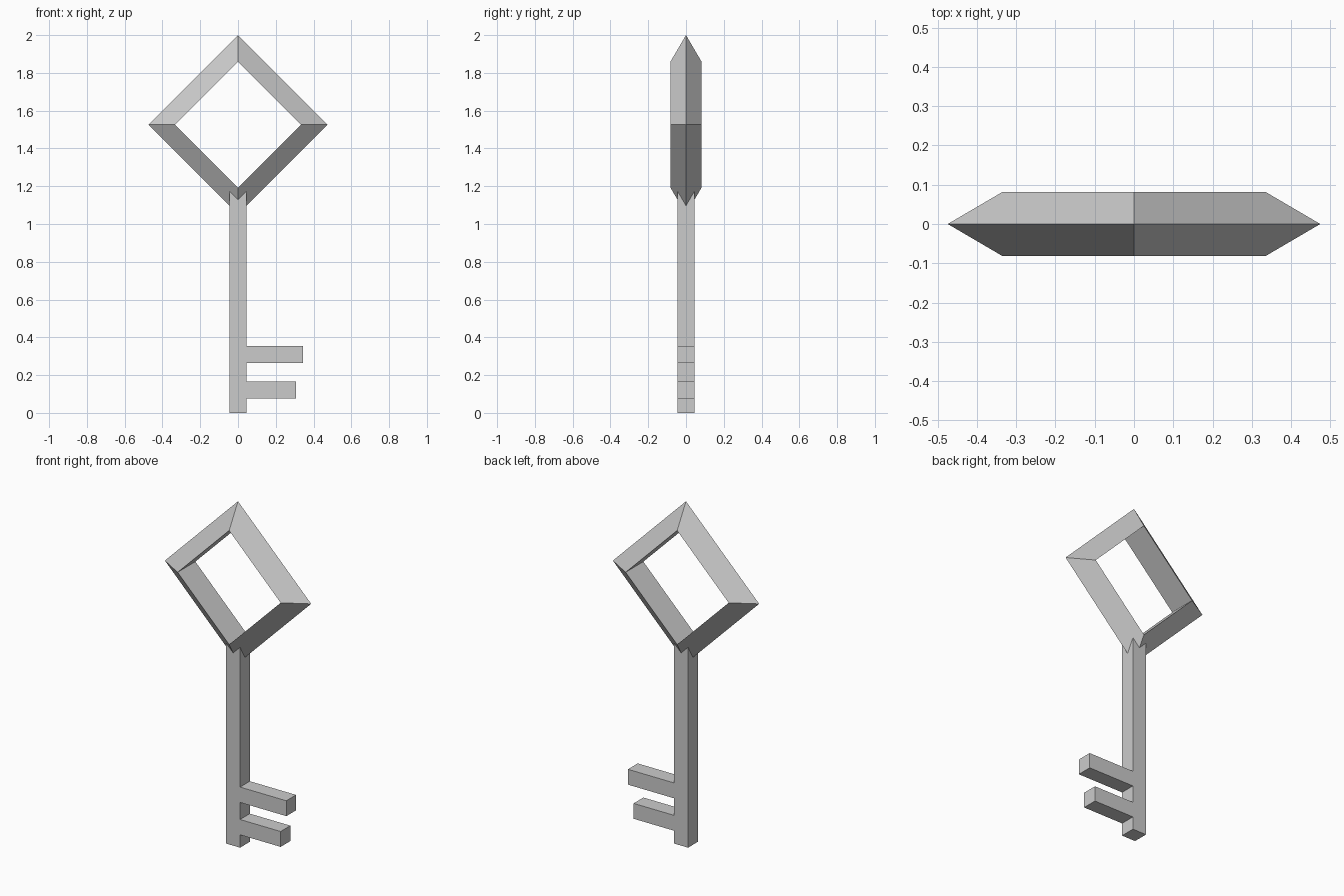
import bpy
import bmesh
import math

if "Cube" in bpy.data.objects:
    bpy.data.objects.remove(bpy.data.objects["Cube"], do_unlink=True)

# Single grey metal
GREY = (0.6, 0.6, 0.6, 1.0)
metal = bpy.data.materials.new("grey_metal")
metal.use_nodes = True
metal.diffuse_color = GREY
metal.node_tree.nodes["Principled BSDF"].inputs["Base Color"].default_value = GREY


def add_object(name, bm):
    bmesh.ops.recalc_face_normals(bm, faces=bm.faces[:])
    mesh = bpy.data.meshes.new(name)
    bm.to_mesh(mesh)
    bm.free()
    mesh.materials.append(metal)
    obj = bpy.data.objects.new(name, mesh)
    bpy.context.collection.objects.link(obj)
    return obj


def add_box(name, x0, x1, z0, z1, half_depth):
    bm = bmesh.new()
    bmesh.ops.create_cube(bm, size=1)
    for v in bm.verts:
        v.co.x = x1 if v.co.x > 0 else x0
        v.co.y = math.copysign(half_depth, v.co.y)
        v.co.z = z1 if v.co.z > 0 else z0
    return add_object(name, bm)


def add_ring(name, centre_z, profile, segments):
    """Sweep a closed (radius, y) profile around the y axis."""
    bm = bmesh.new()
    rings = []
    for i in range(segments):
        a = math.tau * i / segments
        rings.append([bm.verts.new((r * math.cos(a), y, centre_z + r * math.sin(a)))
                      for r, y in profile])
    n = len(profile)
    for i in range(segments):
        a, b = rings[i], rings[(i + 1) % segments]
        for j in range(n):
            k = (j + 1) % n
            bm.faces.new((a[j], a[k], b[k], b[j]))
    return add_object(name, bm)


HALF = 0.045  # half thickness of shaft and teeth

# Diamond handle with a triangular section
add_ring("handle", 1.526, [(0.474, 0), (0.334, 0.082), (0.334, -0.082)], 4)

# Shaft, its top buried in the handle
add_box("shaft", -HALF, HALF, 0, 1.18, HALF)

# Teeth on the left side
for name, z, reach in (("upper_tooth", 0.31, 0.345), ("lower_tooth", 0.12, 0.308)):
    add_box(name, HALF, reach, z - HALF, z + HALF, HALF)
